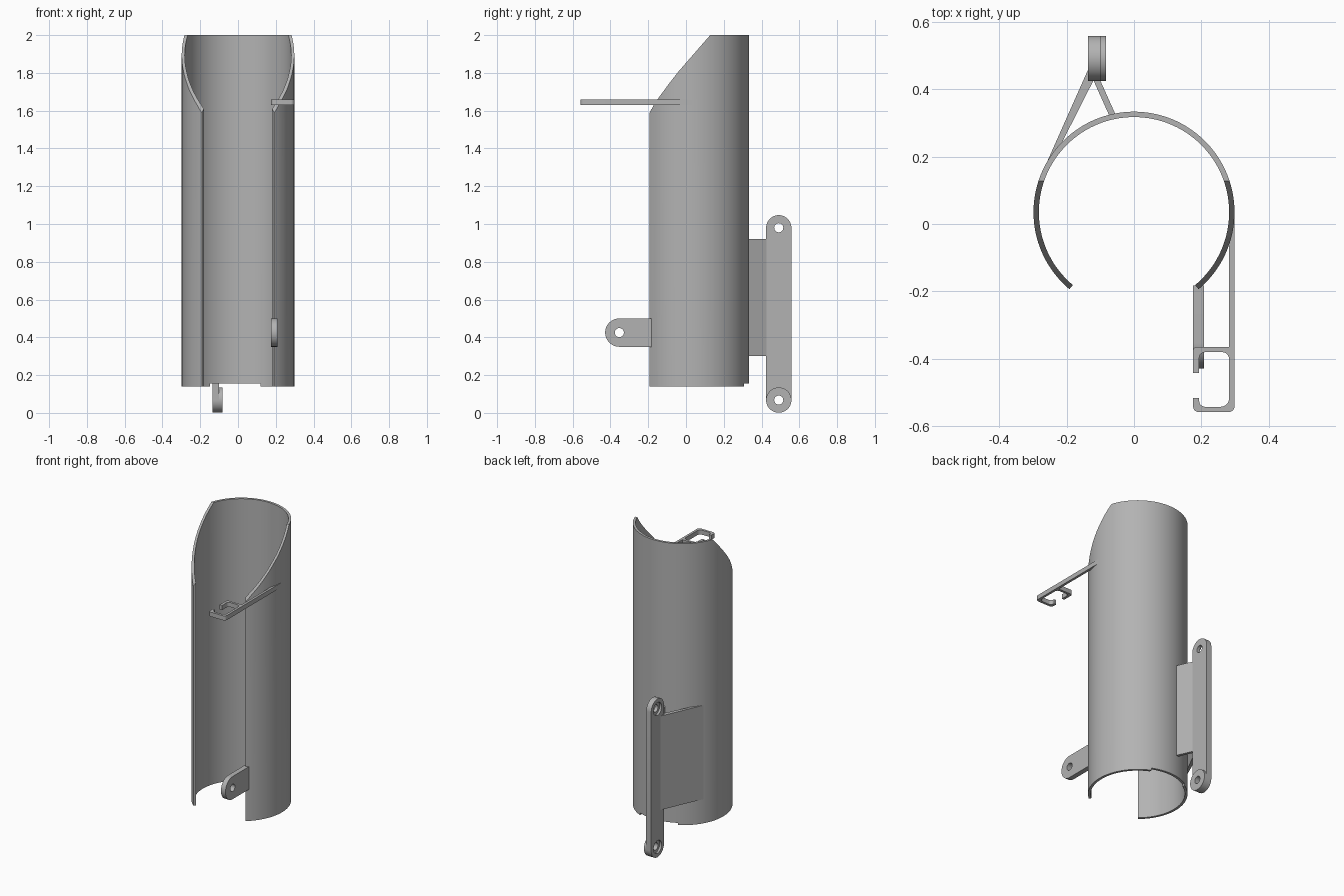
import bpy
from math import sin, cos, radians, pi
from mathutils import Vector

cube = bpy.data.objects.get("Cube")
if cube:
    bpy.data.objects.remove(cube, do_unlink=True)

grey = bpy.data.materials.new("plain grey")
grey.use_nodes = True
GREY = (0.45, 0.45, 0.45, 1)
grey.diffuse_color = GREY
grey.node_tree.nodes["Principled BSDF"].inputs["Base Color"].default_value = GREY


def prism(name, outline, axis, start, end):
    """Extrude a 2D outline along x (outline in y, z) or along z (outline in x, y)."""
    n = len(outline)
    place = (lambda p, d: (d, *p)) if axis == "x" else (lambda p, d: (*p, d))
    verts = [place(p, d) for d in (start, end) for p in outline]
    faces = [tuple(reversed(range(n))), tuple(range(n, 2 * n))]
    faces += [(i, (i + 1) % n, n + (i + 1) % n, n + i) for i in range(n)]
    area = sum(outline[i - 1][0] * outline[i][1] - outline[i][0] * outline[i - 1][1]
               for i in range(n))
    if area < 0:
        faces = [tuple(reversed(f)) for f in faces]
    mesh = bpy.data.meshes.new(name)
    mesh.from_pydata(verts, [], faces)
    mesh.materials.append(grey)
    obj = bpy.data.objects.new(name, mesh)
    bpy.context.collection.objects.link(obj)
    return obj


def activate(obj):
    bpy.ops.object.select_all(action="DESELECT")
    obj.select_set(True)
    bpy.context.view_layer.objects.active = obj


def boolean(obj, other, operation="DIFFERENCE"):
    mod = obj.modifiers.new("boolean", "BOOLEAN")
    mod.operation, mod.object, mod.solver = operation, other, "EXACT"
    activate(obj)
    bpy.ops.object.modifier_apply(modifier=mod.name)
    bpy.data.objects.remove(other, do_unlink=True)


def arc(cx, cy, r, a0, a1, n):
    return [(cx + r * cos(radians(a0 + (a1 - a0) * i / n)),
             cy + r * sin(radians(a0 + (a1 - a0) * i / n))) for i in range(n + 1)]


def circle(cx, cy, r, n=32):
    return arc(cx, cy, r, 0, 360, n)[:-1]


def rounded(corners, steps=5):
    """Round each (x, y, radius) corner of a right-angled outline."""
    pts = []
    for i, (x, y, r) in enumerate(corners):
        p = Vector((x, y))
        if not r:
            pts.append((x, y))
            continue
        a = (Vector(corners[i - 1][:2]) - p).normalized() * r
        b = (Vector(corners[(i + 1) % len(corners)][:2]) - p).normalized() * r
        for k in range(steps + 1):
            t = k / steps * pi / 2
            pts.append(tuple(p + a * (1 - sin(t)) + b * (1 - cos(t))))
    return pts


def drill(obj, y, z, r, x0, x1):
    boolean(obj, prism("drill", circle(y, z, r), "x", x0, x1))


# Open tube with a front slot
CY, OUT, INN = 0.035, 0.298, 0.282
tube = prism("tube", arc(0, CY, OUT, -50, 230, 112) + arc(0, CY, INN, 230, -50, 112),
             "z", 0.14, 2.0)
# Sloping scoop at the top front
slope = [(-0.4, 1.2), (-0.205, 1.56), (-0.195, 1.585), (-0.17, 1.63), (-0.14, 1.675),
         (-0.09, 1.743), (-0.04, 1.807), (0.128, 2.0), (0.17, 2.05), (-0.4, 2.05)]
boolean(tube, prism("scoop", slope, "x", -0.5, 0.5))
# Shallow notch at the bottom back
boolean(tube, prism("notch", [(0.15, 0.1), (0.5, 0.1), (0.5, 0.155), (0.15, 0.155)],
                    "x", -0.147, 0.12))

# Front lug with a hole
lug = prism("front_lug", [(-0.182, 0.35), (-0.182, 0.5)] + arc(-0.353, 0.425, 0.075, 90, 270, 24),
            "x", 0.175, 0.208)
drill(lug, -0.353, 0.425, 0.024, 0.1, 0.3)

# Cable hook on a long arm
hook = prism("cable_hook", rounded([
    (0.298, 0.03, 0), (0.298, -0.558, 0.018), (0.175, -0.558, 0.018), (0.175, -0.516, 0),
    (0.193, -0.516, 0), (0.193, -0.542, 0.018), (0.282, -0.542, 0.025),
    (0.282, -0.38, 0.02), (0.193, -0.38, 0.018), (0.193, -0.442, 0), (0.175, -0.442, 0),
    (0.175, -0.364, 0.012), (0.282, -0.364, 0), (0.282, 0.03, 0)]), "z", 1.63, 1.66)

# Back mounting bar with a boss at the foot
BY, LOW, HIGH, R = 0.491, 0.068, 0.98, 0.067
bar = prism("mounting_bar", arc(BY, LOW, R, 180, 360, 24) + arc(BY, HIGH, R, 0, 180, 24),
            "x", -0.136, -0.1)
boolean(bar, prism("boss", circle(BY, LOW, R, 48), "x", -0.1, -0.083), "UNION")
for z in (LOW, HIGH):
    drill(bar, BY, z, 0.024, -0.3, 0.1)
    drill(bar, BY, z, 0.042, -0.3, -0.122)

# Webs joining the bar to the tube
long_web = prism("long_web", [(-0.136, 0.458), (-0.281, 0.132), (-0.268, 0.134),
                              (-0.12, 0.426), (-0.11, 0.43), (-0.11, 0.458)], "z", 0.3, 0.92)
short_web = prism("short_web", [(-0.122, 0.43), (-0.075, 0.325), (-0.055, 0.325),
                                (-0.102, 0.43)], "z", 0.3, 0.92)

for obj in (tube, lug, hook, bar, long_web, short_web):
    activate(obj)
    bpy.ops.object.shade_smooth_by_angle(angle=radians(30))
